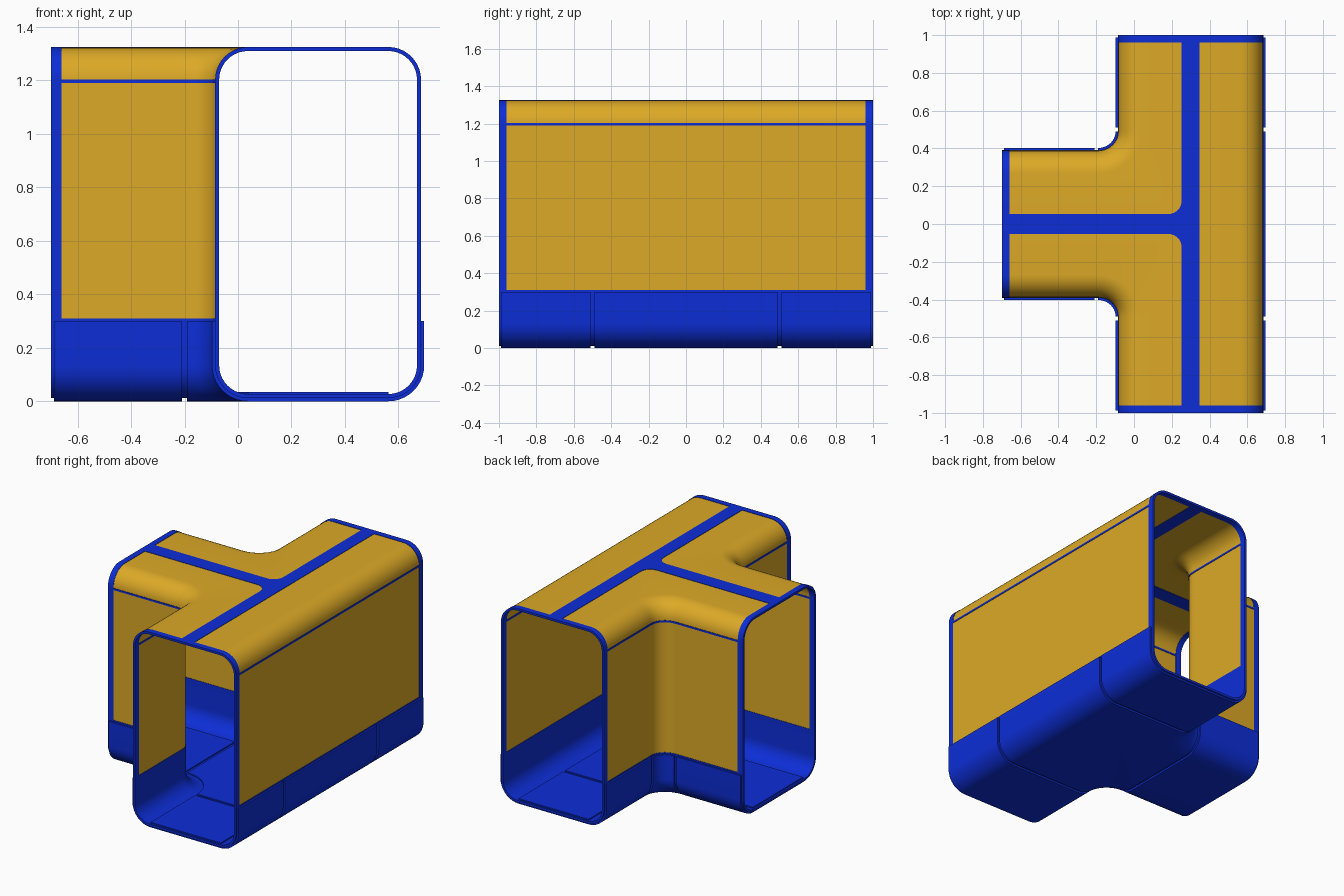
import bpy, bmesh, math

if "Cube" in bpy.data.objects:
    bpy.data.objects.remove(bpy.data.objects["Cube"], do_unlink=True)

ARC = 10            # segments in every rounded corner
R = 0.115           # edge rounding of the tube section
Z_LOW, Z_HIGH = 0.0195, 1.3175
SILL, RAIL_LOW, RAIL_HIGH = 0.31, 1.19, Z_HIGH - R


def material(name, color):
    m = bpy.data.materials.new(name)
    m.use_nodes = True
    m.diffuse_color = color
    m.node_tree.nodes["Principled BSDF"].inputs["Base Color"].default_value = color
    return m


BLUE = material("deep blue", (0.004, 0.027, 0.68, 1))
AMBER = material("amber", (0.72, 0.40, 0.02, 1))


# Plan paths, moved inward by d
def straight_path(d, z, radius=None, trim=0):
    half = [0.49, 0.51, 0.96, 1 - trim]
    return [(0.677 - d, y, z) for y in [-v for v in reversed(half)] + half]


def corner_path(side, d, z, radius=None, trim=0):
    xw, yw = -0.078 + d, 0.383 - d
    cx, cy = (xw - radius, yw + radius) if radius else (-0.19, 0.49)
    pts = [(xw, 1 - trim), (xw, 0.96), (xw, 0.51)]
    for i in range(ARC + 1):
        a = math.pi / 2 * i / ARC
        pts.append((cx + (xw - cx) * math.cos(a), cy - (cy - yw) * math.sin(a)))
    pts += [(-0.21, yw), (-0.66, yw), (-0.7 + trim, yw)]
    return [(x, side * y, z) for x, y in pts]


def front_corner(*args):
    return corner_path(-1, *args)


def back_corner(*args):
    return corner_path(1, *args)


WALLS = (straight_path, front_corner, back_corner)


def outline(d, z, radius=None, trim=0):
    s, f, b = (w(d, z, radius, trim) for w in WALLS)
    return s + b + f[::-1]


# Section profile: (inset, height) from the floor edge up
def lower_arc(grow=0):
    pts = []
    for i in range(ARC + 1):
        a = math.pi / 2 * i / ARC
        pts.append((R - (R + grow) * math.sin(a), Z_LOW + R - (R + grow) * math.cos(a)))
    return pts


def upper_arc():
    return [(d, Z_LOW + Z_HIGH - z) for d, z in reversed(lower_arc())]


def make_object(name, polys, thickness, mat):
    bm = bmesh.new()
    for p in polys:
        bm.faces.new([bm.verts.new(c) for c in p])
    bmesh.ops.remove_doubles(bm, verts=bm.verts, dist=0.0004)
    bmesh.ops.recalc_face_normals(bm, faces=bm.faces)
    mesh = bpy.data.meshes.new(name)
    bm.to_mesh(mesh)
    bm.free()
    mesh.materials.append(mat)
    obj = bpy.data.objects.new(name, mesh)
    bpy.context.collection.objects.link(obj)
    bpy.ops.object.select_all(action='DESELECT')
    obj.select_set(True)
    bpy.context.view_layer.objects.active = obj
    mod = obj.modifiers.new("thickness", 'SOLIDIFY')
    mod.thickness = thickness
    mod.offset = 0
    mod.use_even_offset = True
    bpy.ops.object.modifier_apply(modifier=mod.name)
    bpy.ops.object.shade_smooth_by_angle(angle=math.radians(35))
    return obj


# Tube shell, split into frame and window panels
profile = lower_arc() + [(0, SILL), (0, RAIL_LOW)] + upper_arc() + [(0.33, Z_HIGH, 0.07)]
frame, panels = [], []
for wall in WALLS:
    rows = [wall(*p) for p in profile]
    for low, high in zip(rows, rows[1:]):
        zm = (low[0][2] + high[0][2]) / 2
        glazed = zm > SILL and not RAIL_LOW < zm < RAIL_HIGH
        last = len(low) - 2
        for i in range(last + 1):
            quad = [low[i], low[i + 1], high[i + 1], high[i]]
            (panels if glazed and 0 < i < last else frame).append(quad)
frame.append(outline(R, Z_LOW))
frame.append(outline(*profile[-1]))
make_object("tube_frame", frame, 0.015, BLUE)
make_object("window_panels", panels, 0.010, AMBER)


# Floor split into two arms, a branch and a centre
def floor_pieces(z, trim):
    s, f, b = (w(R, z, None, trim) for w in WALLS)
    return {
        "front_arm": s[:3] + f[:3][::-1],
        "back_arm": s[-3:] + b[:3],
        "branch": b[-3:] + f[-3:][::-1],
        "centre": s[3:5] + b[3:-3] + f[3:-3][::-1],
    }


# Outer base covers, separated by narrow grooves
GROW, TRIM = 0.0135, 0.012
sections = {name: [poly] for name, poly in floor_pieces(Z_LOW - GROW, TRIM).items()}
base_profile = lower_arc(GROW) + [(-GROW, 0.3)]
for wall in WALLS:
    rows = [wall(d, z, None, TRIM) for d, z in base_profile]
    n = len(rows[0])
    first, end = ("front_arm", "back_arm") if wall is straight_path else (
        "front_arm" if wall is front_corner else "back_arm", "branch")
    for low, high in zip(rows, rows[1:]):
        for i in range(n - 1):
            if i in (2, n - 4):
                continue
            part = first if i < 2 else end if i > n - 4 else "centre"
            sections[part].append([low[i], low[i + 1], high[i + 1], high[i]])
for name, polys in sections.items():
    make_object(name + "_base_cover", polys, 0.012, BLUE)

# Thin floor plates inside
for name, poly in floor_pieces(Z_LOW + 0.011, TRIM).items():
    make_object(name + "_floor_plate", [poly], 0.008, BLUE)
